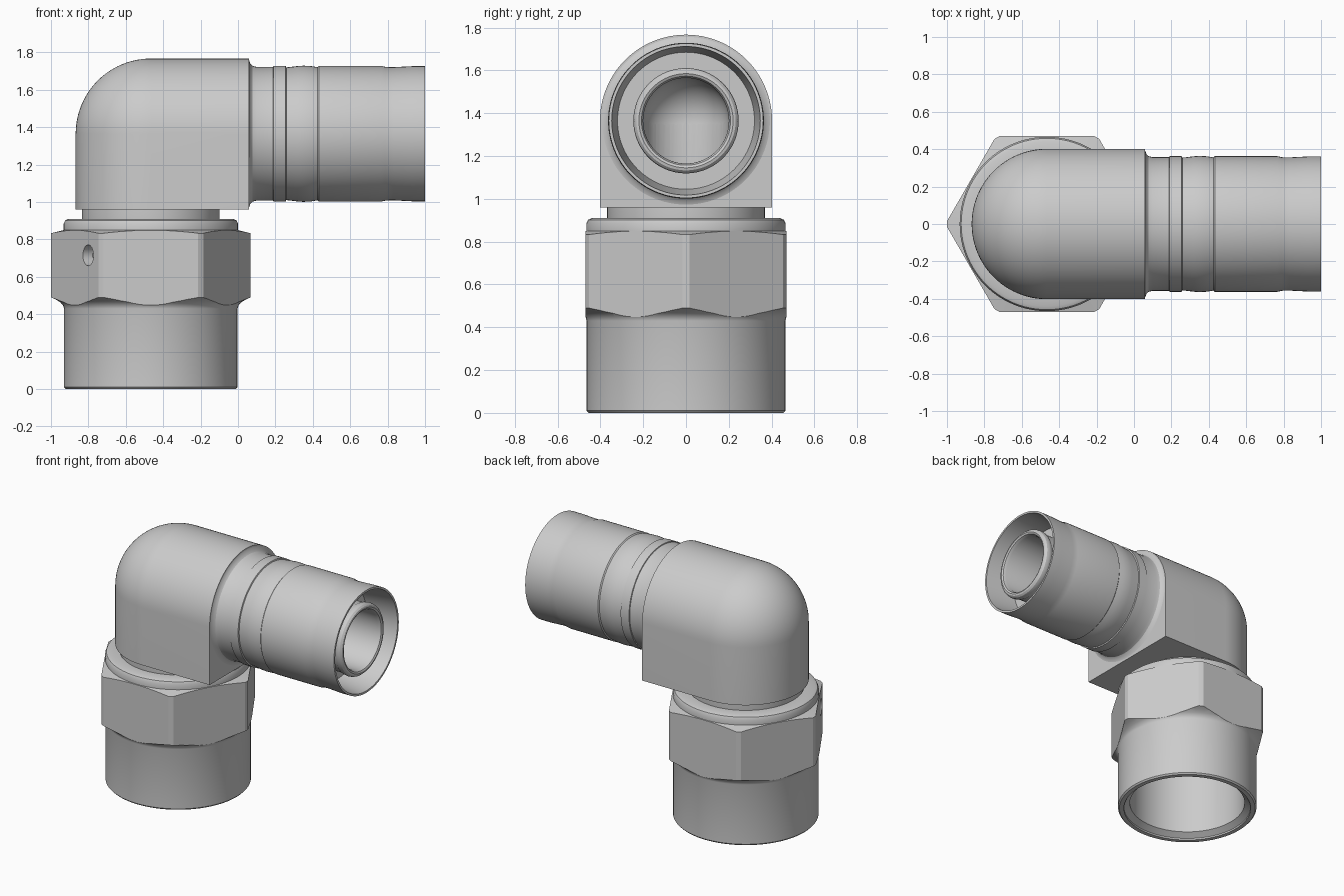
import bpy, bmesh
from math import pi, sin, cos, radians
from mathutils import Matrix, Vector

if "Cube" in bpy.data.objects:
    bpy.data.objects.remove(bpy.data.objects["Cube"])

AX = -0.466      # x of the vertical axis
HZ = 1.365       # height of the horizontal axis
R = 0.402        # elbow radius
VERT = Matrix.Translation((AX, 0, 0))
HORIZ = Matrix.Translation((0, 0, HZ)) @ Matrix.Rotation(pi / 2, 4, 'Y')


def finish(name, bm):
    bmesh.ops.remove_doubles(bm, verts=bm.verts[:], dist=1e-5)
    bmesh.ops.recalc_face_normals(bm, faces=bm.faces[:])
    me = bpy.data.meshes.new(name)
    bm.to_mesh(me)
    bm.free()
    ob = bpy.data.objects.new(name, me)
    bpy.context.collection.objects.link(ob)
    return ob


def lathe(name, profile, matrix, closed=True, n=96):
    """Revolve (radius, height) points about the local z axis."""
    bm = bmesh.new()
    rings = [[bm.verts.new(matrix @ Vector((r * cos(2 * pi * i / n), r * sin(2 * pi * i / n), h)))
              for i in range(n)] for r, h in profile]
    m = len(rings)
    for j in range(m if closed else m - 1):
        a, b = rings[j], rings[(j + 1) % m]
        for i in range(n):
            k = (i + 1) % n
            bm.faces.new((a[i], a[k], b[k], b[i]))
    return finish(name, bm)


def boolean(ob, cutter, op):
    mod = ob.modifiers.new(op, 'BOOLEAN')
    mod.operation = op
    mod.object = cutter
    mod.solver = 'EXACT'
    bpy.context.view_layer.objects.active = ob
    bpy.ops.object.modifier_apply(modifier=mod.name)
    bpy.data.objects.remove(cutter)


def smooth(ob):
    bpy.ops.object.select_all(action='DESELECT')
    ob.select_set(True)
    bpy.context.view_layer.objects.active = ob
    bpy.ops.object.shade_smooth_by_angle(angle=radians(28))


# Nut: turned blank cut by a hexagonal prism
nut = lathe("hex_nut", [
    (.455, 0), (.464, .01), (.464, .43), (.469, .447), (.485, .465), (.51, .48), (.534, .49),
    (.534, .833), (.466, .85), (.466, .885), (.458, .902), (.44, .91), (.372, .91),
    (.372, .8), (.385, .7), (.385, .04), (.425, .012), (.425, 0)], VERT)
bm = bmesh.new()
bmesh.ops.create_cone(bm, cap_ends=True, segments=6, radius1=.47 / cos(pi / 6),
                      radius2=.47 / cos(pi / 6), depth=3)
dirs = [v.co.copy() for v in bm.verts]
if min(abs(d.y) for d in dirs) > .01:     # put corners on the x axis
    bm.transform(Matrix.Rotation(pi / 6, 4, 'Z'))
bm.transform(VERT)
boolean(nut, finish("hex_cutter", bm), 'INTERSECT')

# Small drilled hole in one flat of the nut
normal = Vector((cos(radians(210)), sin(radians(210)), 0))
along = Vector((.5, -.866, 0))
spot = Vector((AX, 0, .715)) + normal * .47 + along * .144
hole = Matrix.Translation(spot) @ normal.to_track_quat('Z', 'Y').to_matrix().to_4x4()
boolean(nut, lathe("drill", [(0, -.06), (.056, -.06), (.056, .1), (0, .1)], hole, False, 32),
        'DIFFERENCE')
smooth(nut)

# Stem between nut and elbow
stem = lathe("swivel_stem", [(.2, .58), (.32, .58), (.368, .68), (.368, .965), (.2, .965)], VERT)
smooth(stem)

# Elbow body: arched half section swept straight, around the back, and straight again
half = [(R, .96), (R, HZ)] + [(R * cos(a * pi / 48), HZ + R * sin(a * pi / 48)) for a in range(1, 25)]
stations = [(.06, -90)] + [(AX, -90 - 180 * i / 48) for i in range(49)] + [(.06, -270)]
bm = bmesh.new()
rows = [[bm.verts.new((x + r * cos(radians(a)), r * sin(radians(a)), z)) for r, z in half]
        for x, a in stations]
for a, b in zip(rows, rows[1:]):
    for i in range(len(half) - 1):
        bm.faces.new((a[i], a[i + 1], b[i + 1], b[i]))
bm.faces.new([row[0] for row in rows])
bm.faces.new(rows[0] + rows[-1][::-1])
elbow = finish("elbow_body", bm)

# Bores meeting inside the elbow
ball = [(.2 * sin(a * pi / 24), AX - .2 * cos(a * pi / 24)) for a in range(13)]
boolean(elbow, lathe("bore_a", ball + [(.2, .2), (0, .2)], HORIZ, False, 64), 'DIFFERENCE')
boolean(elbow, lathe("bore_b", [(0, .9), (.199, .9), (.199, HZ), (0, HZ)], VERT, False, 64),
        'DIFFERENCE')
smooth(elbow)

# Hose sleeve with grooves, flared mouth and inner tube with rounded lip
sleeve = lathe("hose_sleeve", [
    (.2, .055), (.392, .055), (.392, .06), (.375, .066), (.363, .078), (.357, .1), (.357, .188),
    (.363, .19), (.363, .255), (.355, .258), (.357, .28), (.362, .32), (.364, .35), (.362, .39),
    (.356, .425), (.363, .432), (.363, .765), (.357, .79), (.356, .83), (.361, .93), (.361, 1.0),
    (.347, 1.0), (.335, .9), (.32, .78), (.235, .78), (.235, .91), (.243, .925), (.246, .945),
    (.242, .962), (.232, .973), (.22, .976), (.208, .97), (.2, .95)], HORIZ)
smooth(sleeve)
